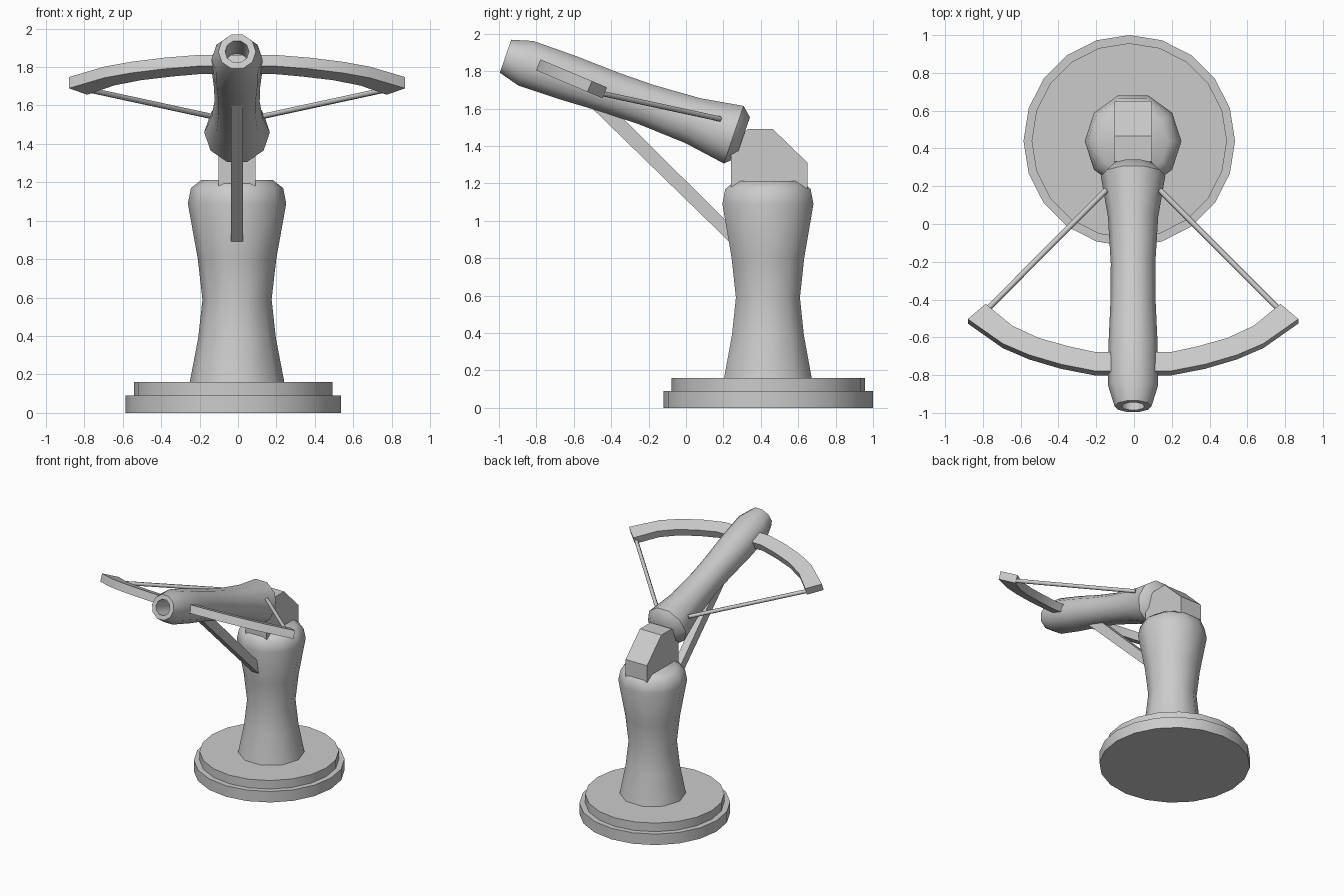
import bpy, bmesh, math
from mathutils import Vector, Matrix

if "Cube" in bpy.data.objects:
    bpy.data.objects.remove(bpy.data.objects["Cube"])

X0 = -0.005


def finish(name, bm, angle=None):
    bmesh.ops.recalc_face_normals(bm, faces=bm.faces)
    me = bpy.data.meshes.new(name)
    bm.to_mesh(me)
    bm.free()
    ob = bpy.data.objects.new(name, me)
    bpy.context.collection.objects.link(ob)
    if angle:
        bpy.ops.object.select_all(action='DESELECT')
        ob.select_set(True)
        bpy.context.view_layer.objects.active = ob
        bpy.ops.object.shade_smooth_by_angle(angle=math.radians(angle))
    return ob


def skin(bm, rings):
    """Bridge successive closed rings of points and cap both ends."""
    rs = [[bm.verts.new(p) for p in r] for r in rings]
    n = len(rs[0])
    for a, b in zip(rs, rs[1:]):
        for i in range(n):
            j = (i + 1) % n
            bm.faces.new((a[i], a[j], b[j], b[i]))
    bm.faces.new(rs[0])
    bm.faces.new(rs[-1])


def lathe(name, profile, sides, matrix, angle):
    bm = bmesh.new()
    skin(bm, [[matrix @ Vector((r * math.cos(math.tau * i / sides),
                                r * math.sin(math.tau * i / sides), h))
               for i in range(sides)] for r, h in profile])
    return finish(name, bm, angle)


def slab(name, outline, x1, x2):
    """Extrude a side (y, z) outline across x."""
    bm = bmesh.new()
    skin(bm, [[(x, y, z) for y, z in outline] for x in (x1, x2)])
    return finish(name, bm)


# stepped base
base_at = Matrix.Translation((-0.025, 0.44, 0))
lathe("base_plate", [(0.56, 0), (0.56, 0.09)], 20, base_at, 30)
lathe("base_step", [(0.517, 0.085), (0.517, 0.16)], 20, base_at, 30)

# waisted pedestal
lathe("pedestal", [(0.247, 0.155), (0.202, 0.39), (0.18, 0.59), (0.204, 0.8),
                   (0.256, 1.09), (0.24, 1.17), (0.185, 1.213)],
      10, Matrix.Translation((X0, 0.438, 0)), 50)

# pivot block
slab("pivot_block", [(0.24, 1.15), (0.24, 1.41), (0.33, 1.49), (0.465, 1.49),
                     (0.65, 1.31), (0.65, 1.15)], X0 - 0.097, X0 + 0.097)

# diagonal support strut
slab("support_strut", [(0.25, 0.87), (0.25, 0.965), (-0.40, 1.61), (-0.50, 1.60)],
     X0 - 0.031, X0 + 0.031)

# tilted barrel with a blind bore
start, end = Vector((X0, -0.965, 1.88)), Vector((X0, 0.303, 1.444))
along = (end - start).normalized()
across = Vector((1, 0, 0))
frame = Matrix((across, along.cross(across), along)).transposed().to_4x4()
frame.translation = start
lathe("barrel", [(0.055, 0.19), (0.062, 0), (0.098, 0), (0.132, 0.115), (0.13, 0.35),
                 (0.119, 0.6), (0.118, 0.8), (0.133, 1.06), (0.171, 1.29),
                 (0.122, 1.342)], 10, frame, 50)

# bow limbs: outer and inner edge points per station, seen from above
stations = [((0.0, -0.79), (0.0, -0.69)), ((0.2, -0.79), (0.2, -0.69)),
            ((0.38, -0.755), (0.34, -0.66)), ((0.55, -0.705), (0.50, -0.615)),
            ((0.69, -0.645), (0.64, -0.55)), ((0.875, -0.515), (0.78, -0.435))]
up = Vector((0, 0.012, 0.029))


def bow_point(x, y):
    return Vector((x, y, 1.815 - 0.42 * (y + 0.745)))


for side, label in ((-1, "left"), (1, "right")):
    bm = bmesh.new()
    rings = []
    for o, i in stations:
        po, pi = bow_point(*o), bow_point(*i)
        ring = [po - up, pi - up, pi + up, po + up]
        rings.append([(X0 + side * p.x, p.y, p.z) for p in ring])
    skin(bm, rings)
    finish("bow_limb_" + label, bm, 35)

    # bowstring half
    a = Vector((X0 + side * 0.79, -0.47, 1.685))
    b = Vector((X0 + side * 0.142, 0.18, 1.545))
    m = (b - a).to_track_quat('Z', 'Y').to_matrix().to_4x4()
    m.translation = a
    lathe("bowstring_" + label, [(0.015, 0), (0.015, (b - a).length)], 6, m, 65)
